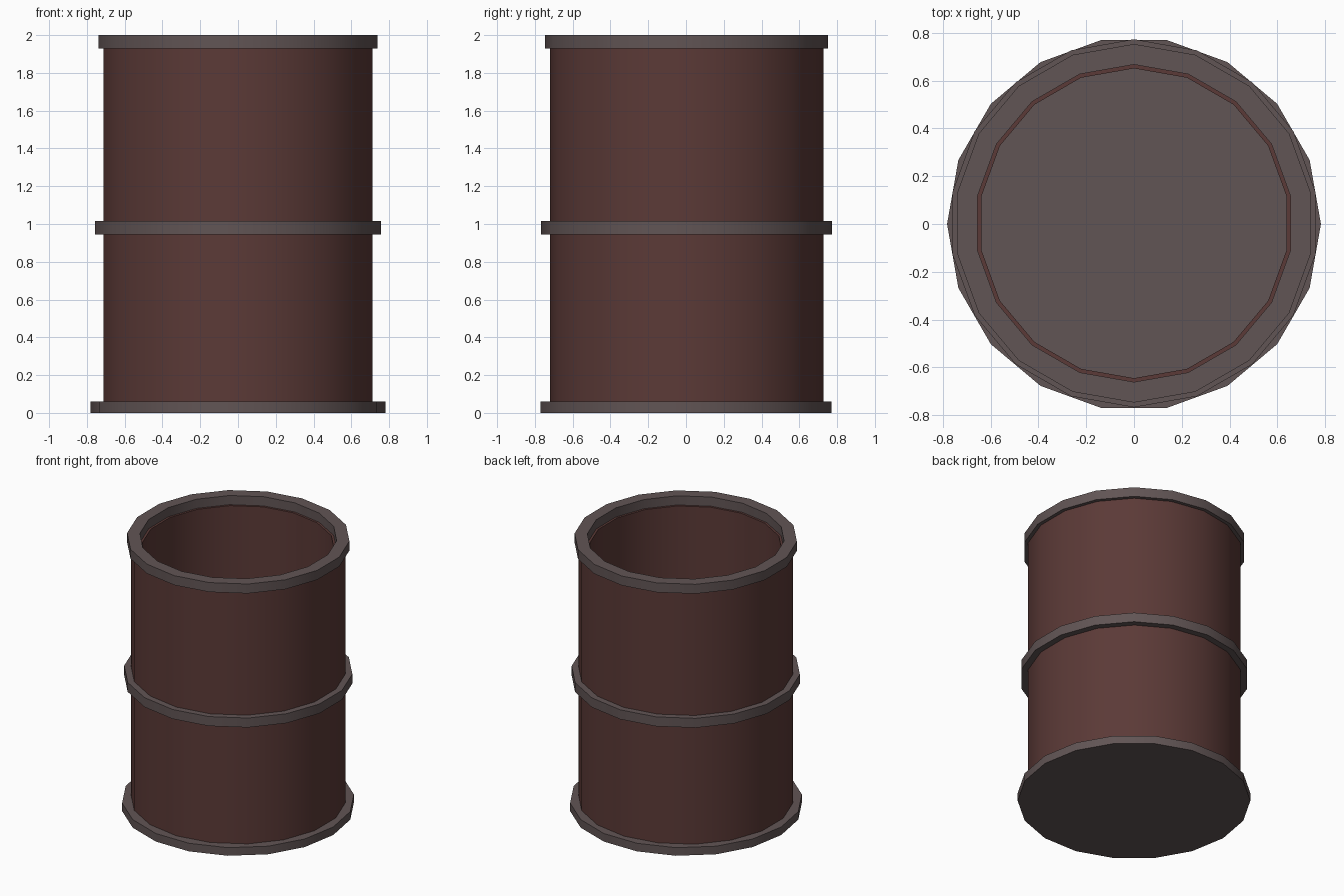
import bpy
from math import cos, sin, pi

if "Cube" in bpy.data.objects:
    bpy.data.objects.remove(bpy.data.objects["Cube"])

SIDES = 18


def material(name, color):
    m = bpy.data.materials.new(name)
    m.diffuse_color = color
    m.use_nodes = True
    m.node_tree.nodes["Principled BSDF"].inputs["Base Color"].default_value = m.diffuse_color
    return m


steel = material("dull_steel", (0.12, 0.09, 0.09, 1))
rust = material("rust_red", (0.105, 0.042, 0.038, 1))


def lathe(name, profile, mat, start=pi / 2, y=0.0, closed=True):
    """Spin an (r, z) profile; closed gives a ring, open is capped at both ends."""
    n = len(profile)
    verts, faces = [], []
    for i in range(SIDES):
        a = start + 2 * pi * i / SIDES
        verts += [(r * cos(a), y + r * sin(a), z) for r, z in profile]
        j = (i + 1) % SIDES
        for k in range(n if closed else n - 1):
            l = (k + 1) % n
            faces.append((i * n + k, j * n + k, j * n + l, i * n + l))
    if not closed:
        faces.append([i * n for i in reversed(range(SIDES))])
        faces.append([i * n + n - 1 for i in range(SIDES)])
    mesh = bpy.data.meshes.new(name)
    mesh.from_pydata(verts, [], faces)
    mesh.materials.append(mat)
    obj = bpy.data.objects.new(name, mesh)
    bpy.context.collection.objects.link(obj)
    bpy.ops.object.select_all(action='DESELECT')
    obj.select_set(True)
    bpy.context.view_layer.objects.active = obj
    bpy.ops.object.shade_smooth_by_angle(angle=pi / 6)
    return obj


def ring(name, inner, outer, z0, z1, mat):
    return lathe(name, [(outer, z0), (outer, z1), (inner, z1), (inner, z0)], mat, y=0.003)


# Open barrel wall, its ledge showing just inside the top rim
ring("barrel_wall", 0.648, 0.724, 0.001, 1.932, rust)

# Hoops around the wall
ring("top_rim", 0.664, 0.75, 1.93, 2.0, steel)
ring("middle_hoop", 0.682, 0.77, 0.945, 1.015, steel)

# Solid base plate, also the floor inside
lathe("base_plate", [(0.782, 0.0), (0.782, 0.06)], steel, start=0, closed=False)
